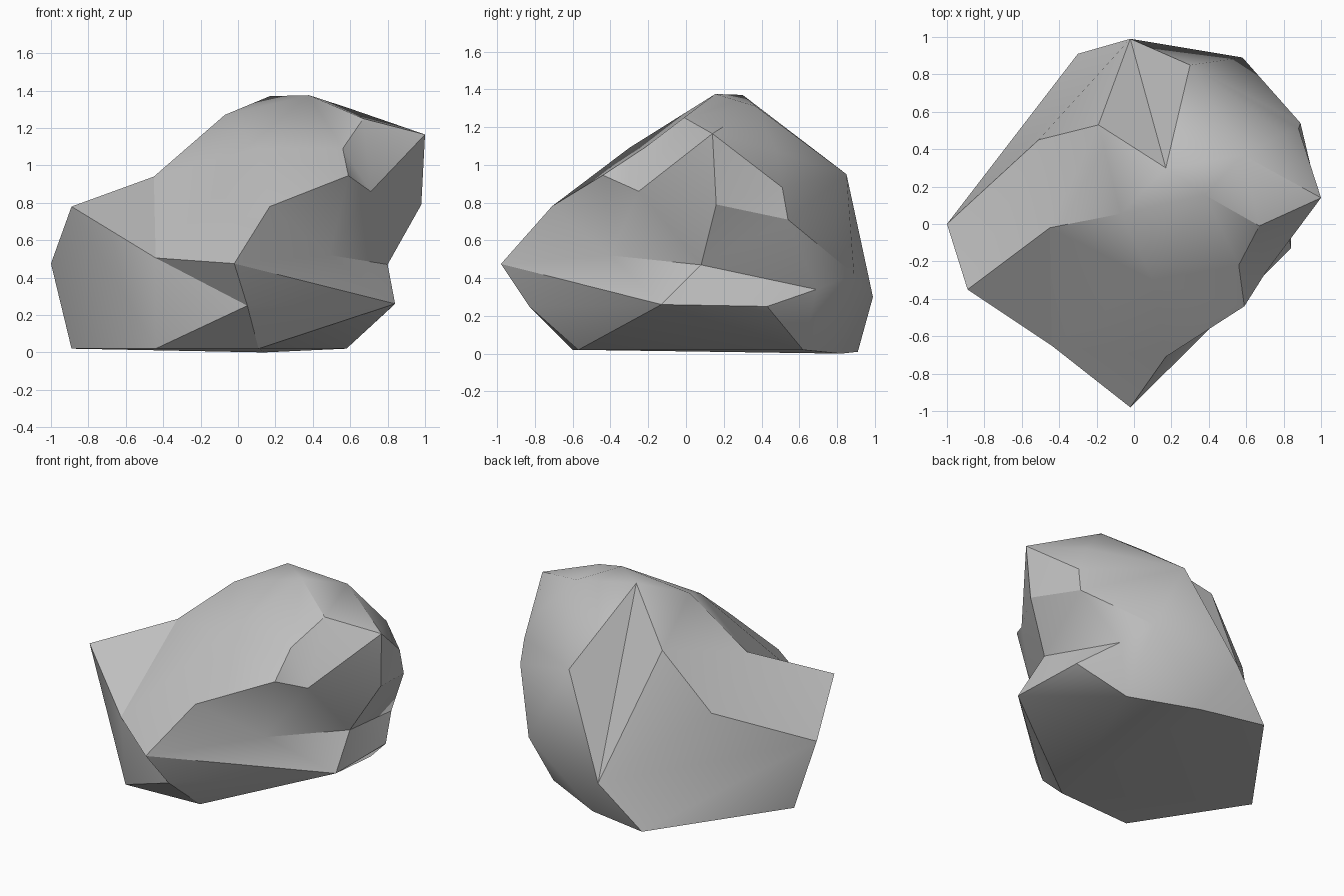
import bpy, bmesh, math
from mathutils import Vector
from mathutils.geometry import delaunay_2d_cdt

if "Cube" in bpy.data.objects:
    bpy.data.objects.remove(bpy.data.objects["Cube"])

# Corner points of the boulder, grouped by region
base = {"b1": (.11, -.57, .02), "b2": (-.44, -.60, .02), "b3": (-.89, .09, .02),
        "b4": (-.30, .91, .01), "b5": (.14, .82, 0), "b6": (.58, .62, .02)}
crest = {"B": (-.89, -.35, .78), "X": (-.45, -.02, .94), "Z": (-.07, .055, 1.27),
         "T": (.17, .30, 1.37), "Y": (.38, .155, 1.375), "Q": (.67, -.01, 1.25),
         "P": (.58, .37, 1.31)}
front = {"A": (-.02, -.98, .475), "W": (-.44, -.65, .505), "a": (.05, -.83, .25),
         "D": (.10, -.30, 1.09), "S": (.17, -.71, .78), "O": (.59, -.44, .945),
         "R": (.56, -.22, 1.09)}
right = {"M": (.71, -.25, .86), "N": (.49, -.40, .52), "E": (1, .14, 1.165),
         "F": (.98, .16, .79), "G": (.80, .08, .47), "H": (.84, -.13, .26),
         "L": (.83, .43, .25), "K1": (.80, .48, 1.07), "K2": (.88, .51, .88),
         "K3": (.89, .54, .71)}
back = {"C": (-1, 0, .475), "J": (-.51, .45, .71), "I": (-.19, .53, 1.09),
        "n": (-.02, .99, .30), "o": (.30, .85, .95), "U": (.58, .89, .42),
        "V": (.69, .69, .34)}

# Creases of the rock, as chains of corners
creases = ["B X Z T Y Q E F G H L b6", "A S O R Q", "C B W A a b1", "A H b1",
           "D W b2 a", "B b2 C b3", "C J I T n b4 C", "I n o T", "n U o K1",
           "n b5 U b6 V", "U V K3 K2 K1 E", "K2 F", "O M", "G N", "V L",
           "b1 b2 b3 b4 b5 b6 b1"]

points = {**base, **crest, **front, **right, **back}
names = list(points)
index = {n: i for i, n in enumerate(names)}

# Project from the middle of the base so that straight creases stay straight
flat = [Vector((x / max(z, .02), (y - .05) / max(z, .02))) for x, y, z in points.values()]
edges = set()
for chain in creases:
    c = [index[n] for n in chain.split()]
    edges |= {tuple(sorted(e)) for e in zip(c, c[1:])}
_, _, tris, origin, _, _ = delaunay_2d_cdt(flat, list(edges), [], 0, 1e-5)

# Rock shell, closed by the flat underside
bm = bmesh.new()
verts = [bm.verts.new(p) for p in points.values()]
for t in tris:
    if all(origin[i] for i in t):
        ids = [origin[i][0] for i in t]
        if len(set(ids)) == 3 and any(i >= len(base) for i in ids):
            bm.faces.new([verts[i] for i in ids])
bmesh.ops.holes_fill(bm, edges=[e for e in bm.edges if e.is_boundary], sides=0)
bmesh.ops.triangulate(bm, faces=[f for f in bm.faces if len(f.verts) > 3])
bmesh.ops.recalc_face_normals(bm, faces=bm.faces)
mesh = bpy.data.meshes.new("boulder")
bm.to_mesh(mesh)
bm.free()

boulder = bpy.data.objects.new("boulder", mesh)
bpy.context.collection.objects.link(boulder)
stone = bpy.data.materials.new("grey stone")
stone.diffuse_color = (.52, .52, .52, 1)
stone.use_nodes = True
stone.node_tree.nodes["Principled BSDF"].inputs["Base Color"].default_value = stone.diffuse_color
mesh.materials.append(stone)

# Soft facets with sharp creases
bpy.context.view_layer.objects.active = boulder
boulder.select_set(True)
bpy.ops.object.shade_smooth_by_angle(angle=math.radians(32))
